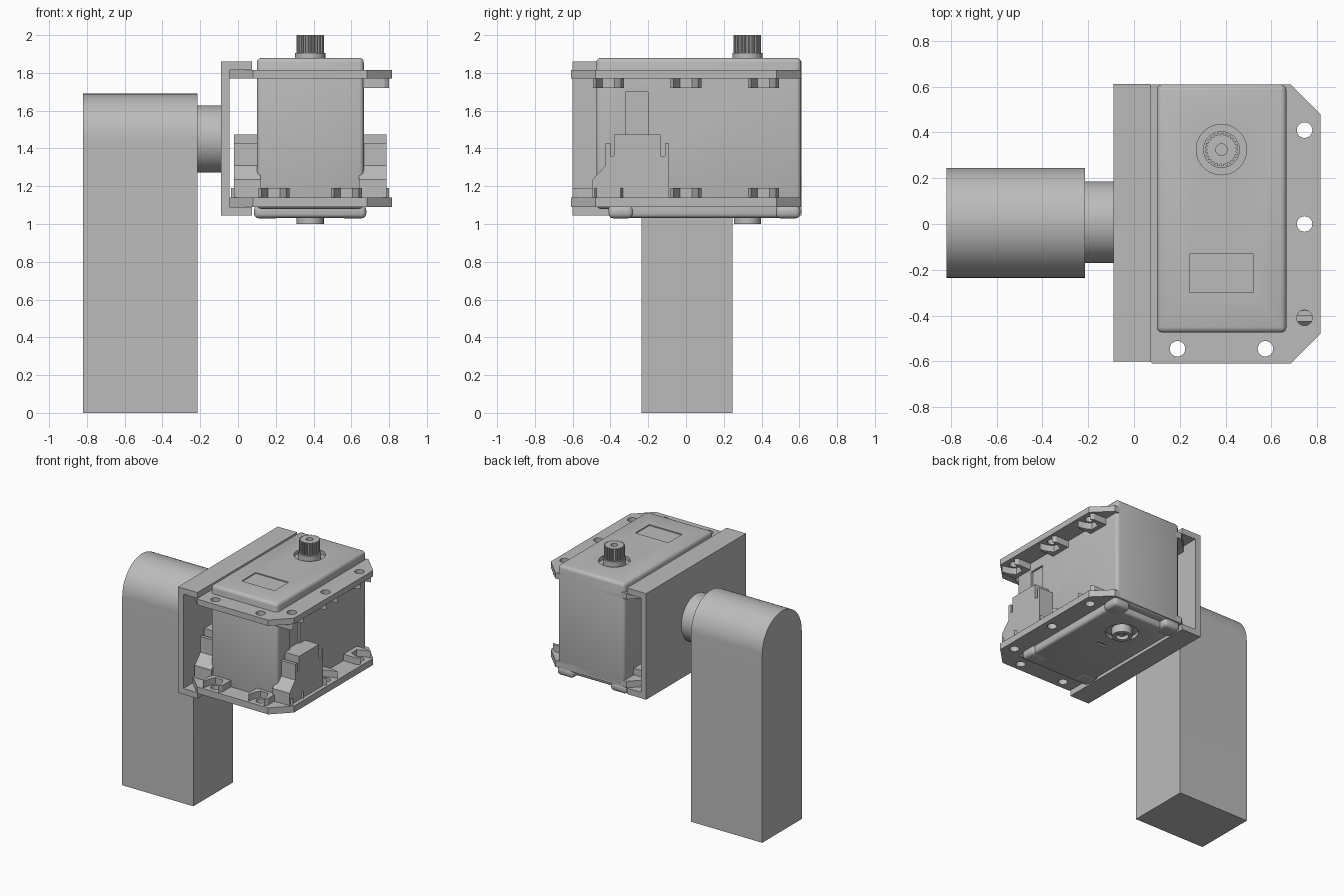
import bpy, bmesh, math
from mathutils import Matrix

old = bpy.data.objects.get("Cube")
if old:
    bpy.data.objects.remove(old, do_unlink=True)

grey = bpy.data.materials.new("plain grey")
grey.use_nodes = True
grey.diffuse_color = (0.5, 0.5, 0.5, 1)
grey.node_tree.nodes["Principled BSDF"].inputs["Base Color"].default_value = (0.5, 0.5, 0.5, 1)

CX = 0.382              # middle of the servo
SHAFT = (CX, 0.325)     # output shaft axis


def finish(bm, name):
    bmesh.ops.recalc_face_normals(bm, faces=bm.faces)
    me = bpy.data.meshes.new(name)
    bm.to_mesh(me)
    bm.free()
    me.materials.append(grey)
    ob = bpy.data.objects.new(name, me)
    bpy.context.collection.objects.link(ob)
    return ob


def prism(name, pts, lo, hi, axis="z"):
    """Extrude a 2D outline along an axis (x: outline is y,z; y: x,z; z: x,y)."""
    place = {"x": lambda a, b: (lo, a, b), "y": lambda a, b: (a, lo, b), "z": lambda a, b: (a, b, lo)}[axis]
    bm = bmesh.new()
    face = bm.faces.new([bm.verts.new(place(a, b)) for a, b in pts])
    ext = bmesh.ops.extrude_face_region(bm, geom=[face])
    move = [(hi - lo) if axis == k else 0 for k in "xyz"]
    bmesh.ops.translate(bm, vec=move, verts=[v for v in ext["geom"] if isinstance(v, bmesh.types.BMVert)])
    return finish(bm, name)


def box(name, x0, x1, y0, y1, z0, z1):
    return prism(name, [(x0, y0), (x1, y0), (x1, y1), (x0, y1)], z0, z1)


def circle(a, b, r, n=32, start=0, sweep=math.tau):
    step = sweep / n
    return [(a + r * math.cos(start + i * step), b + r * math.sin(start + i * step)) for i in range(n)]


def bake(ob):
    """Replace the mesh by its modified version."""
    dg = bpy.context.evaluated_depsgraph_get()
    me = bpy.data.meshes.new_from_object(ob.evaluated_get(dg))
    ob.modifiers.clear()
    ob.data = me


def cut(ob, cutters):
    for c in cutters:
        c.hide_render = True
        m = ob.modifiers.new("cut", "BOOLEAN")
        m.operation, m.solver, m.object = "DIFFERENCE", "EXACT", c
    bpy.context.view_layer.update()
    bake(ob)
    for c in cutters:
        bpy.data.objects.remove(c, do_unlink=True)


def soften(ob, width, segments=3):
    m = ob.modifiers.new("bevel", "BEVEL")
    m.width, m.segments, m.limit_method = width, segments, "ANGLE"
    bpy.context.view_layer.update()
    bake(ob)


# Upright arm with a half-round top, and the pivot hub
arc = circle(0.005, 1.45, 0.24, 48, 0, math.pi) + [(-0.235, 1.45)]
prism("upright_arm", [(-0.235, 0), (0.245, 0)] + arc, -0.82, -0.215, "x")
prism("pivot_hub", circle(0.008, 1.45, 0.178, 64), -0.3, -0.085, "x")

# Channel bracket holding the servo
prism("channel_bracket", [(-0.09, 1.045), (0.075, 1.045), (0.075, 1.09), (-0.045, 1.09),
                          (-0.045, 1.815), (0.075, 1.815), (0.075, 1.86), (-0.09, 1.86)], -0.6, 0.612, "y")

# Servo case, with the label recess, shaft well and side slots
body = box("servo_case", 0.1, 0.666, -0.475, 0.61, 1.08, 1.88)
soften(body, 0.025)
cut(body, [box("label_cut", CX - 0.14, CX + 0.14, -0.3, -0.13, 1.872, 1.95),
           prism("well_cut", circle(*SHAFT, 0.11, 48), 1.85, 1.95),
           box("slot_cut_left", 0.651, 0.75, -0.32, -0.2, 1.3, 1.7),
           box("slot_cut_right", 0.0, 0.115, -0.32, -0.2, 1.3, 1.7)])

# Splined output shaft on its collar
prism("shaft_collar", circle(*SHAFT, 0.08, 48), 1.84, 1.905)
teeth = 25
spline = [(SHAFT[0] + r * math.cos(a), SHAFT[1] + r * math.sin(a))
          for i in range(teeth)
          for r, a in ((0.073, (i - 0.2) * math.tau / teeth), (0.073, (i + 0.2) * math.tau / teeth),
                       (0.064, (i + 0.35) * math.tau / teeth), (0.064, (i + 0.65) * math.tau / teeth))]
shaft = prism("output_shaft", spline, 1.9, 2.0)
cut(shaft, [prism("screw_cut", circle(*SHAFT, 0.025, 24), 1.93, 2.1)])

# Mounting flanges with chamfered corners and screw holes
X0, X1, Y, C = -0.05, 0.814, 0.61, 0.13
outline = [(X0 + C, -Y), (X1 - C, -Y), (X1, C - Y), (X1, Y - C), (X1 - C, Y), (X0 + C, Y), (X0, Y - C), (X0, C - Y)]
side_holes = [(CX + s * 0.363, y) for s in (-1, 1) for y in (-0.41, 0, 0.41)]
front_holes = [(CX + s * 0.192, -0.545) for s in (-1, 1)]
for name, z0, z1 in (("upper_flange", 1.77, 1.815), ("lower_flange", 1.09, 1.14)):
    flange = prism(name, outline, z0, z1)
    cut(flange, [prism("hole_cut", circle(x, y, 0.034, 24), z0 - 0.1, z1 + 0.1)
                 for x, y in side_holes + front_holes])

# Nut pockets: open-ended walls round the screw holes
half = [(0.082, -0.082), (0.082, 0.03), (0.066, 0.055), (0.055, 0.0), (0.032, -0.045)]
pocket = half + [(-u, v) for u, v in reversed(half)]


def nut_pocket(name, x, y, turn, z0, z1):
    ob = prism(name, pocket, z0, z1)
    ob.data.transform(Matrix.Translation((x, y, 0)) @ Matrix.Rotation(turn, 4, "Z"))


for x, y in side_holes:
    turn = -math.pi / 2 if x > CX else math.pi / 2
    nut_pocket("lower_side_nut_pocket", x, y, turn, 1.135, 1.19)
    if x > CX:
        nut_pocket("upper_side_nut_pocket", x, y, turn, 1.72, 1.775)
for x, y in front_holes:
    nut_pocket("lower_front_nut_pocket", x, y, math.pi, 1.135, 1.19)

# Cable sockets on both sides
socket = [(-0.495, 1.14), (-0.09, 1.14), (-0.09, 1.43), (-0.11, 1.43), (-0.11, 1.36), (-0.135, 1.36),
          (-0.135, 1.475), (-0.38, 1.475), (-0.38, 1.36), (-0.4, 1.36), (-0.4, 1.43), (-0.425, 1.43),
          (-0.425, 1.31), (-0.495, 1.235)]
prism("left_cable_socket", socket, 0.64, 0.785, "x")
prism("right_cable_socket", socket, -0.022, 0.12, "x")

# Bottom cover with corner feet and the rear bearing boss
cover = box("bottom_cover", 0.1, 0.665, -0.41, 0.55, 1.033, 1.12)
soften(cover, 0.02)
cut(cover, [prism("bearing_cut", circle(*SHAFT, 0.115, 48), 0.95, 1.06),
            box("mark_cut", CX - 0.04, CX + 0.04, 0.09, 0.115, 0.95, 1.045)])
for s in (-1, 1):
    x = CX + s * 0.227
    for y0, y1, tag in ((0.475, 0.605, "rear"), (-0.41, -0.28, "front")):
        foot = box(tag + "_foot", x - 0.07, x + 0.07, y0, y1, 1.03, 1.1)
        soften(foot, 0.025)
boss = prism("bearing_boss", circle(*SHAFT, 0.072, 48), 1.0, 1.1)
cut(boss, [prism("boss_cut", circle(*SHAFT, 0.045, 32), 0.9, 1.03)])
prism("bearing_pin", circle(*SHAFT, 0.02, 24), 1.01, 1.06)

# Smooth the rounded surfaces, keep hard edges
for ob in bpy.context.collection.objects:
    if ob.type == "MESH" and grey.name in ob.data.materials:
        bpy.ops.object.select_all(action="DESELECT")
        ob.select_set(True)
        bpy.context.view_layer.objects.active = ob
        bpy.ops.object.shade_smooth_by_angle(angle=math.radians(32))
